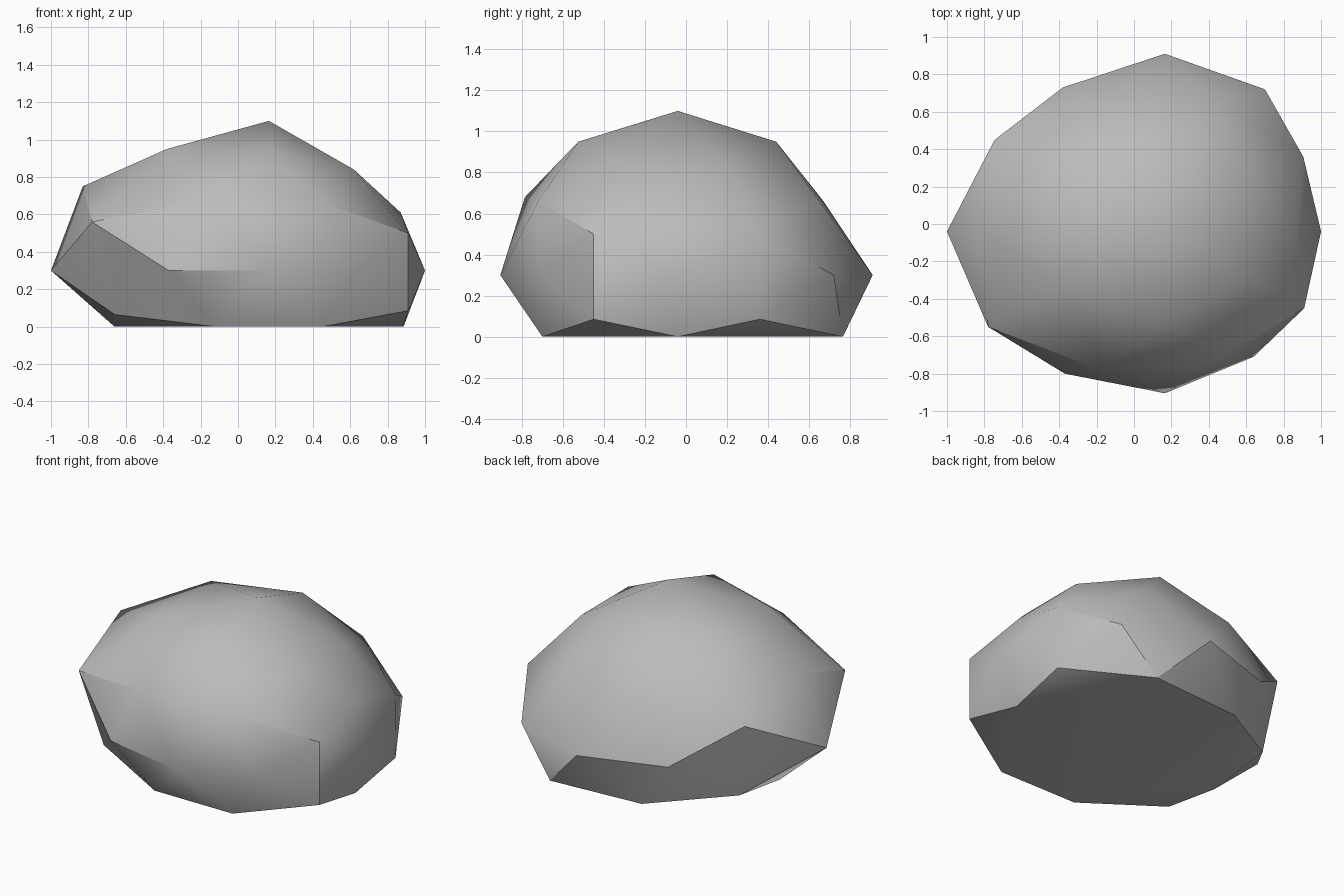
import bpy
import bmesh
import math

# Remove the default cube only
default_cube = bpy.data.objects.get("Cube")
if default_cube:
    bpy.data.objects.remove(default_cube, do_unlink=True)


def make_material(name, colour):
    material = bpy.data.materials.new(name)
    material.use_nodes = True
    material.diffuse_color = colour
    shader = material.node_tree.nodes["Principled BSDF"]
    shader.inputs["Base Color"].default_value = colour
    shader.inputs["Roughness"].default_value = 0.9
    return material


def build_boulder(name, levels, material):
    """Wrap a faceted skin around the corner points of each level."""
    bm = bmesh.new()
    for height, corners in levels:
        for x, y in corners:
            bm.verts.new((x, y, height))
    hull = bmesh.ops.convex_hull(bm, input=bm.verts)
    loose = [v for v in hull["geom_interior"] if isinstance(v, bmesh.types.BMVert)]
    bmesh.ops.delete(bm, geom=loose, context="VERTS")
    # Merge the underside into one flat face
    bmesh.ops.dissolve_limit(bm, angle_limit=math.radians(1),
                             verts=bm.verts, edges=bm.edges)
    bmesh.ops.recalc_face_normals(bm, faces=bm.faces)
    mesh = bpy.data.meshes.new(name)
    bm.to_mesh(mesh)
    bm.free()
    mesh.materials.append(material)
    boulder = bpy.data.objects.new(name, mesh)
    bpy.context.collection.objects.link(boulder)
    return boulder


# Corner points of the stone, listed from the ground to the peak
LEVELS = [
    # flat underside
    (0, [(.885, -.04), (.46, .765), (-.18, .72), (-.66, -.04), (-.12, -.7), (.45, -.7)]),
    # low chips
    (.085, [(.91, -.45), (.9, .36)]),
    (.065, [(-.66, -.46), (-.67, .4)]),
    # widest belt
    (.3, [(1, -.04), (.7, .72), (.165, .91), (-.38, .73),
          (-1, -.04), (-.37, -.8), (.165, -.905), (.64, -.71)]),
    # upper flanks
    (.5, [(.91, -.45), (.905, .36)]),
    (.56, [(-.78, -.55), (-.745, .45)]),
    (.61, [(.87, -.04)]),
    (.66, [(.46, -.72), (.46, .65), (-.18, .67)]),
    (.68, [(-.165, -.785)]),
    (.75, [(-.83, -.04)]),
    # shoulders and peak
    (.84, [(.62, -.28), (.62, .2)]),
    (.95, [(.165, .44), (-.38, .26), (-.38, -.34), (.165, -.525)]),
    (1.1, [(.165, -.04)]),
]

grey_stone = make_material("grey stone", (0.5, 0.5, 0.5, 1))
boulder = build_boulder("boulder", LEVELS, grey_stone)

# Soft facets with only the strongest ridges kept sharp
bpy.ops.object.select_all(action="DESELECT")
boulder.select_set(True)
bpy.context.view_layer.objects.active = boulder
bpy.ops.object.shade_smooth_by_angle(angle=math.radians(30))
